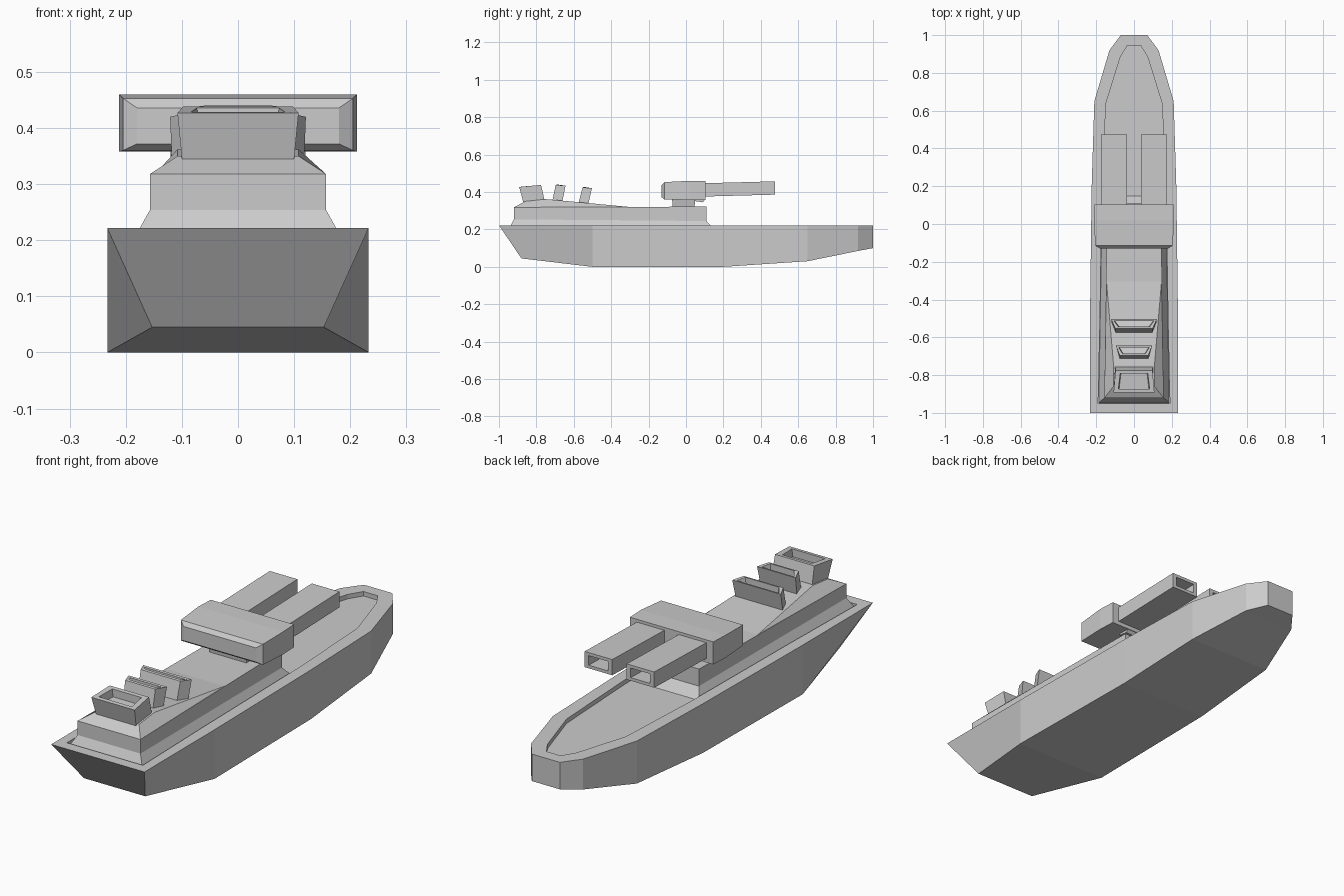
import bpy, bmesh
from mathutils import Vector

if "Cube" in bpy.data.objects:
    bpy.data.objects.remove(bpy.data.objects["Cube"])


def loft(name, rings, strip_start=False):
    """Skin a stack of equal-length rings and close both ends."""
    bm = bmesh.new()
    vs = [[bm.verts.new(p) for p in r] for r in rings]
    n = len(vs[0])
    for a, b in zip(vs, vs[1:]):
        for i in range(n):
            j = (i + 1) % n
            bm.faces.new((a[i], a[j], b[j], b[i]))
    if strip_start:  # mirrored outline: bridge left to right
        for i in range(n // 2 - 1):
            a = vs[0]
            bm.faces.new((a[i], a[i + 1], a[n - 2 - i], a[n - 1 - i]))
    else:
        bm.faces.new(vs[0])
    bm.faces.new(vs[-1])
    bmesh.ops.recalc_face_normals(bm, faces=bm.faces)
    me = bpy.data.meshes.new(name)
    bm.to_mesh(me)
    bm.free()
    ob = bpy.data.objects.new(name, me)
    bpy.context.collection.objects.link(ob)
    return ob


def mirrored(half):
    """Right-side (x, y, z) points plus their left-side mirror."""
    return half + [(-x, y, z) for x, y, z in reversed(half)]


def quad(back, front):
    """Symmetric four-corner ring from two (x, y, z) right-side corners."""
    return mirrored([back, front])


def rect_y(x0, x1, z0, z1, y):
    return [(x0, y, z0), (x1, y, z0), (x1, y, z1), (x0, y, z1)]


# Hull with a sunken deck: bottom, gunwale, inner rim and deck outlines
DECK, SUNK = 0.222, 0.202
bottom = [(.153, -.88, .045), (.233, -.5, 0), (.224, .2, 0),
          (.21, .65, .03), (.13, .92, .085), (.07, 1, .1)]
rail = [(.233, -1), (.233, -.5), (.224, .2), (.21, .65), (.13, .92), (.07, 1)]
inner = [(.19, -.95), (.18, -.5), (.17, .2), (.148, .64), (.072, .885), (.035, .945)]
loft("hull", [mirrored(bottom),
              mirrored([(x, y, DECK) for x, y in rail]),
              mirrored([(x, y, DECK) for x, y in inner]),
              mirrored([(x, y, SUNK) for x, y in inner])], strip_start=True)

# Long deckhouse with a flared foot
loft("deckhouse", [quad((.186, -.947, SUNK), (.168, .148, SUNK)),
                   quad((.157, -.92, .254), (.142, .11, .245)),
                   quad((.157, -.92, .318), (.142, .11, .322))])

# Raised roof toward the stern
loft("rear_roof", [quad((.157, -.92, .318), (.146, -.3, .32)),
                   quad((.108, -.86, .35), (.108, -.75, .362))])


def funnel(name, base, top, wall):
    """Leaning open funnel; base and top are (back corner, front corner)."""
    (bx, by, bz), (fx, fy, fz) = top
    k = wall
    lip = quad((bx - k, by + k * .7, bz + .002), (fx - k, fy - k * .7, fz - .002))
    floor = [(x * .95, y, z - .035) for x, y, z in lip]
    loft(name, [quad(*base), quad(*top), lip, floor])


funnel("rear_funnel", ((.1, -.87, .345), (.1, -.755, .35)),
       ((.108, -.892, .427), (.098, -.775, .438)), .025)
funnel("middle_funnel", ((.075, -.719, .33), (.09, -.665, .33)),
       ((.075, -.697, .438), (.096, -.644, .434)), .015)
funnel("front_funnel", ((.096, -.58, .32), (.117, -.526, .32)),
       ((.099, -.553, .425), (.121, -.503, .42)), .015)

# Turret: neck, wedge below the face, and chamfered housing
loft("turret_neck", [quad((.09, -.07, .315), (.09, .045, .315)),
                     quad((.1, -.075, .366), (.1, .05, .366))])
loft("turret_wedge", [rect_y(-.12, .12, .352, .37, .045),
                      rect_y(-.12, .12, .345, .37, .09),
                      rect_y(-.12, .12, .358, .37, .1)])
loft("turret", [rect_y(-.18, .18, .372, .436, -.13),
                rect_y(-.205, .205, .36, .453, -.115),
                rect_y(-.212, .212, .358, .46, .02),
                rect_y(-.208, .208, .358, .46, .103)])

# Pair of hollow square barrels, tilted slightly upward
for side, s in (("left", -1), ("right", 1)):
    def ring(inset, y):
        lift = (y - .1) / .375 * .01
        return [(s * x, y, z + lift) for x, _, z in
                rect_y(.036 + inset, .174 - inset, .376 + inset * .7, .447 - inset * .7, y)]
    loft(side + "_barrel", [ring(0, .08), ring(0, .475), ring(.02, .475), ring(.022, .38)])
